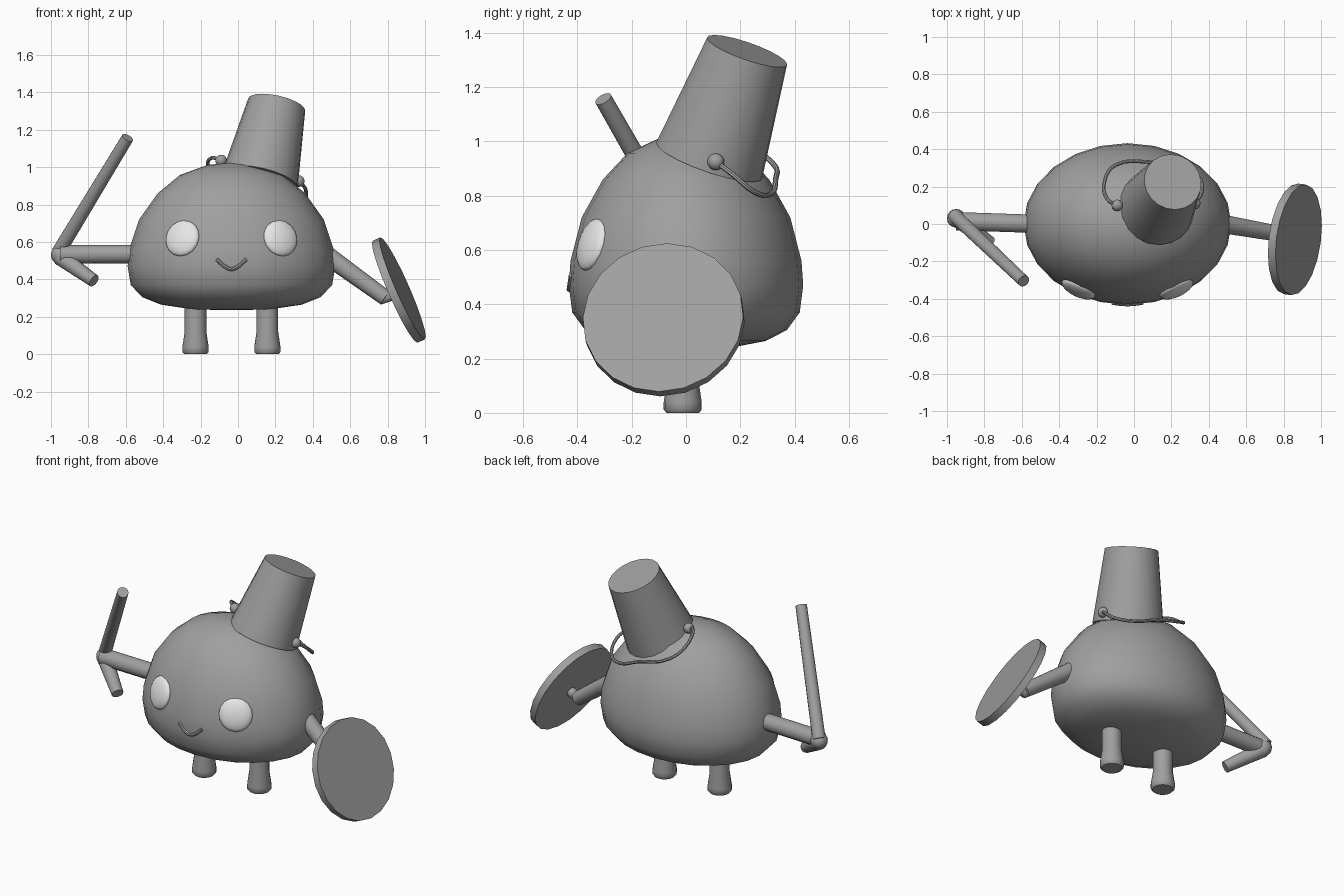
import bpy, bmesh, math
from mathutils import Vector

cube = bpy.data.objects.get("Cube")
if cube:
    bpy.data.objects.remove(cube, do_unlink=True)


def material(name, value):
    mat = bpy.data.materials.new(name)
    mat.use_nodes = True
    colour = (value, value, value, 1)
    mat.diffuse_color = colour
    mat.node_tree.nodes["Principled BSDF"].inputs["Base Color"].default_value = colour
    return mat


GREY = material("mid grey", 0.35)
WHITE = material("eye white", 0.87)


def finish(obj, name, mat, angle=40):
    obj.name = name
    obj.data.materials.clear()
    obj.data.materials.append(mat)
    bpy.ops.object.select_all(action='DESELECT')
    obj.select_set(True)
    bpy.context.view_layer.objects.active = obj
    bpy.ops.object.shade_smooth_by_angle(angle=math.radians(angle))
    return obj


def lathe(name, profile, centre, scale=(1, 1), sides=16, angle=40):
    """Spin (radius, height) pairs around a vertical axis, closing both ends."""
    bm = bmesh.new()
    rings = []
    for r, z in profile:
        rings.append([bm.verts.new((centre[0] + r * scale[0] * math.cos(2 * math.pi * i / sides),
                                    centre[1] + r * scale[1] * math.sin(2 * math.pi * i / sides), z))
                      for i in range(sides)])
    for a, b in zip(rings, rings[1:]):
        for i in range(sides):
            j = (i + 1) % sides
            bm.faces.new((a[i], a[j], b[j], b[i]))
    bm.faces.new(rings[0][::-1])
    bm.faces.new(rings[-1])
    mesh = bpy.data.meshes.new(name)
    bm.to_mesh(mesh)
    bm.free()
    obj = bpy.data.objects.new(name, mesh)
    bpy.context.collection.objects.link(obj)
    return finish(obj, name, GREY, angle)


def rod(name, start, end, r1, r2=None, sides=14):
    """Straight or tapered cylinder between two points."""
    start, end = Vector(start), Vector(end)
    axis = end - start
    bpy.ops.mesh.primitive_cone_add(vertices=sides, radius1=r1, radius2=r2 or r1,
                                    depth=axis.length, location=(start + end) / 2,
                                    rotation=axis.to_track_quat('Z', 'Y').to_euler())
    return finish(bpy.context.object, name, GREY)


def ball(name, centre, scale, mat, normal=(0, 0, 1), sides=16):
    bpy.ops.mesh.primitive_uv_sphere_add(segments=sides, ring_count=10, radius=1, location=centre,
                                         rotation=Vector(normal).to_track_quat('Z', 'Y').to_euler())
    bpy.context.object.scale = scale
    return finish(bpy.context.object, name, mat, 80)


def wire(name, points, radius):
    """Round tube along a smooth path."""
    curve = bpy.data.curves.new(name, 'CURVE')
    curve.dimensions = '3D'
    curve.bevel_depth = radius
    curve.bevel_resolution = 2
    curve.resolution_u = 4
    curve.use_fill_caps = True
    spline = curve.splines.new('BEZIER')
    spline.bezier_points.add(len(points) - 1)
    for bp, p in zip(spline.bezier_points, points):
        bp.co = p
        bp.handle_left_type = bp.handle_right_type = 'AUTO'
    obj = bpy.data.objects.new(name, curve)
    bpy.context.collection.objects.link(obj)
    bpy.ops.object.select_all(action='DESELECT')
    obj.select_set(True)
    bpy.context.view_layer.objects.active = obj
    bpy.ops.object.convert(target='MESH')
    return finish(bpy.context.object, name, GREY)


MID = -0.035

# Egg-shaped body
lathe("body", [(0.03, 0.235), (0.38, 0.24), (0.68, 0.265), (0.86, 0.305), (0.97, 0.37),
               (1, 0.47), (0.985, 0.56), (0.89, 0.72), (0.71, 0.86), (0.5, 0.957),
               (0.23, 1.012), (0.03, 1.022)],
      (MID, 0), (0.555, 0.432), sides=24, angle=80)

# Legs and eyes, one per side
for side, label in ((-1, "right"), (1, "left")):
    lathe(label + "_leg", [(0.06, 0), (0.07, 0.012), (0.07, 0.04), (0.058, 0.12), (0.058, 0.3)],
          (MID + side * 0.192, -0.012))
    ball(label + "_eye", (MID + side * 0.262, -0.347, 0.62), (0.098, 0.1, 0.035), WHITE,
         (side * 0.4, -0.85, 0.26))

# Smile
wire("mouth", [(MID + dx, y, z) for dx, y, z in
               ((-0.08, -0.422, 0.508), (-0.025, -0.429, 0.462), (0, -0.43, 0.455),
                (0.025, -0.429, 0.462), (0.08, -0.422, 0.508))], 0.01)

# Right arm with a bent stick
rod("right_arm", (-0.5, 0, 0.535), (-0.95, 0.015, 0.533), 0.05)
ball("right_hand", (-0.95, 0.03, 0.53), (0.05, 0.05, 0.05), GREY)
rod("stick_shaft", (-0.96, 0.045, 0.545), (-0.59, -0.305, 1.157), 0.038, 0.033)
rod("stick_stub", (-0.95, 0.03, 0.52), (-0.77, -0.1, 0.392), 0.046, 0.035)

# Left arm with a round shield
rod("left_arm", (0.42, 0.01, 0.568), (0.79, -0.055, 0.3), 0.052, 0.043)
rod("shield_grip", (0.76, -0.055, 0.295), (0.85, -0.06, 0.325), 0.03)
hub = Vector((0.86, -0.082, 0.343))
facing = Vector((0.91, -0.12, 0.4)).normalized() * 0.022
rod("shield", hub - facing, hub + facing, 0.298, sides=20)

# Upturned bucket with pivots and a wire handle
rod("bucket", (0.117, 0.085, 0.93), (0.207, 0.225, 1.333), 0.207, 0.156, sides=20)
left_pivot, right_pivot = (0.325, 0.11, 0.925), (-0.09, 0.1, 1.035)
ball("bucket_left_pivot", left_pivot, (0.031, 0.031, 0.031), GREY, sides=12)
ball("bucket_right_pivot", right_pivot, (0.031, 0.031, 0.031), GREY, sides=12)
wire("bucket_handle", [right_pivot, (-0.14, 0.13, 1.05), (-0.157, 0.23, 0.985),
                       (-0.1, 0.315, 0.925), (0.1, 0.33, 0.86), (0.25, 0.31, 0.805),
                       (0.345, 0.25, 0.815), (0.362, 0.17, 0.88), left_pivot], 0.01)
